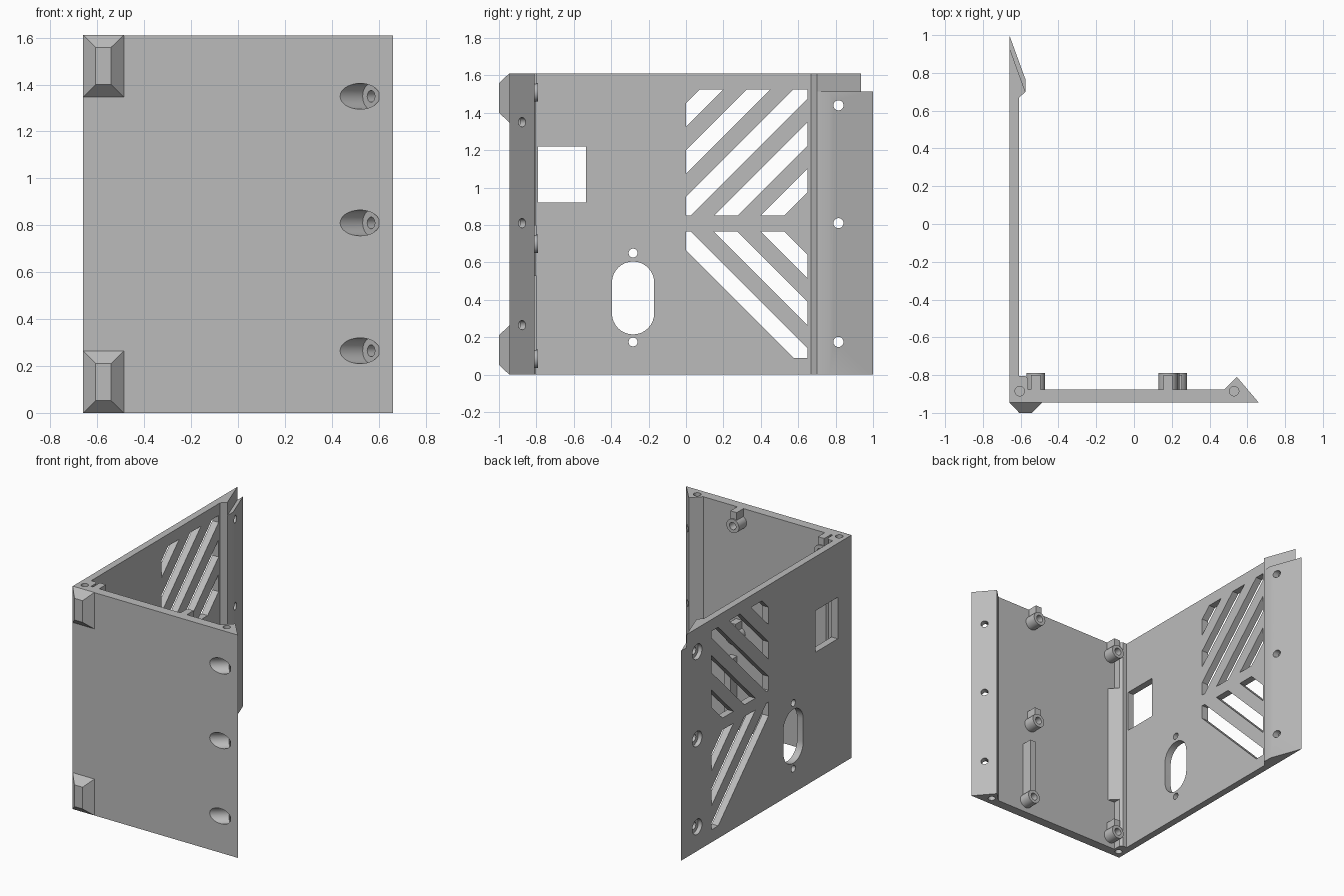
import bpy, bmesh, math
from mathutils import Vector

H = 1.61
cube = bpy.data.objects.get("Cube")
if cube:
    bpy.data.objects.remove(cube)

grey = bpy.data.materials.new("plain_grey")
grey.use_nodes = True
COLOUR = (0.5, 0.5, 0.5, 1)
grey.diffuse_color = COLOUR
grey.node_tree.nodes["Principled BSDF"].inputs["Base Color"].default_value = COLOUR


def finish(bm, name):
    bmesh.ops.recalc_face_normals(bm, faces=bm.faces)
    mesh = bpy.data.meshes.new(name)
    bm.to_mesh(mesh)
    bm.free()
    mesh.materials.append(grey)
    ob = bpy.data.objects.new(name, mesh)
    bpy.context.collection.objects.link(ob)
    return ob


def extrude(bm, faces, vec):
    geo = bmesh.ops.extrude_face_region(bm, geom=faces)["geom"]
    bmesh.ops.translate(bm, vec=vec, verts=[g for g in geo if isinstance(g, bmesh.types.BMVert)])


def prism(name, points, vec):
    bm = bmesh.new()
    face = bm.faces.new([bm.verts.new(p) for p in points])
    extrude(bm, [face], vec)
    return finish(bm, name)


def box(name, lo, hi):
    pts = [(lo[0], lo[1]), (hi[0], lo[1]), (hi[0], hi[1]), (lo[0], hi[1])]
    return prism(name, [(x, y, lo[2]) for x, y in pts], (0, 0, hi[2] - lo[2]))


def rod(name, start, end, r, sides=32):
    a, b = Vector(start), Vector(end)
    bm = bmesh.new()
    bmesh.ops.create_cone(bm, cap_ends=True, segments=sides, radius1=r, radius2=r, depth=(b - a).length)
    bmesh.ops.rotate(bm, verts=bm.verts, matrix=(b - a).to_track_quat('Z', 'Y').to_matrix())
    bmesh.ops.translate(bm, verts=bm.verts, vec=(a + b) / 2)
    return finish(bm, name)


def activate(ob):
    bpy.ops.object.select_all(action='DESELECT')
    ob.select_set(True)
    bpy.context.view_layer.objects.active = ob


def cut(ob, cutters, operation='DIFFERENCE'):
    for c in cutters:
        activate(ob)
        mod = ob.modifiers.new("cut", 'BOOLEAN')
        mod.operation, mod.solver, mod.object = operation, 'EXACT', c
        bpy.ops.object.modifier_apply(modifier=mod.name)
        bpy.data.objects.remove(c)


def smooth(ob):
    activate(ob)
    bpy.ops.object.shade_smooth_by_angle(angle=math.radians(30))


# L-shaped shell: front panel with slanted lip, corner post, side panel with tapered flange
outline = [(-.66, -.945), (.66, -.945), (.545, -.81), (.476, -.877), (-.505, -.877),
           (-.575, -.805), (-.61, -.805), (-.61, .667), (-.575, .70), (-.575, .767), (-.66, 1)]
shell = prism("case_shell", [(x, y, 0) for x, y in outline], (0, 0, H))
cutters = []

# Step at the top of the flange
step = [(-.66, .935), (-.54, .603), (-.5, .603), (-.5, 1.1), (-.7, 1.1), (-.7, 1.046)]
cutters.append(prism("step_cutter", [(x, y, 1.515) for x, y in step], (0, 0, .2)))

# Pockets in the corner post
for z0, z1 in ((-.1, .37), (1.25, 1.7)):
    cutters.append(box("pocket_cutter", (-.56, -.877, z0), (-.4, -.7, z1)))

# Ventilation grille: a rectangle split along diagonals, alternate strips kept
LOW, HIGH = .85, 1.525
for flip in (False, True):
    bm = bmesh.new()
    bm.faces.new([bm.verts.new((-.7, y, z)) for y, z in ((0, LOW), (.65, LOW), (.65, HIGH), (0, HIGH))])
    for i in range(10):
        bmesh.ops.bisect_plane(bm, geom=bm.verts[:] + bm.edges[:] + bm.faces[:],
                               plane_co=(-.7, 0, 1.45 - .125 * i), plane_no=(0, -1, 1))
    bars = []
    for f in bm.faces:
        c = f.calc_center_median()
        strip = math.floor((1.45 - (c.z - c.y)) / .125)
        if strip % 2 or strip < 0 or strip > 9:
            bars.append(f)
    bmesh.ops.delete(bm, geom=bars, context='FACES')
    extrude(bm, bm.faces[:], (.12, 0, 0))
    if flip:
        for v in bm.verts:
            v.co.z = LOW + .765 - v.co.z
    cutters.append(finish(bm, "grille_cutter"))

# Square window, rounded socket opening and its screw holes
cutters.append(box("window_cutter", (-.7, -.79, .92), (-.58, -.535, 1.22)))
R = .113
slot = []
for i in range(34):
    a = math.pi * (i if i < 17 else i - 1) / 16
    slot.append((-.7, -.283 + R * math.cos(a), (.492 if i < 17 else .328) + R * math.sin(a)))
cutters.append(prism("socket_cutter", slot, (.12, 0, 0)))
for z in (.175, .65):
    cutters.append(rod("screw_cutter", (-.7, -.283, z), (-.5, -.283, z), .024))

# Counterbored holes through the flange
for z in (.175, .81, 1.44):
    cutters.append(rod("flange_hole", (-.7, .815, z), (-.5, .815, z), .027))
    cutters.append(rod("flange_bore", (-.7, .815, z), (-.63, .815, z), .055))

# Counterbored holes square to the slanted lip
axis = Vector((.135, .115, 0)).normalized()
for z in (.265, .81, 1.35):
    mid = Vector((.6, -.877, z))
    cutters.append(rod("lip_hole", mid - axis * .2, mid + axis * .1, .025))
    cutters.append(rod("lip_bore", mid - axis * .25, mid - axis * .043, .055))

# Blind screw holes in the top and bottom edges
for x in (-.605, .53):
    for z in (0, H):
        cutters.append(rod("edge_hole", (x, -.885, z - .12), (x, -.885, z + .12), .025))

cut(shell, cutters)
smooth(shell)

# Tapered feet on the front
for name, z0 in (("lower_foot", 0), ("upper_foot", 1.348)):
    foot = box(name, (-.66, -1, z0), (-.487, -.945, z0 + .263))
    for v in foot.data.vertices:
        if v.co.y < -.97:
            v.co.x += .053 if v.co.x < -.6 else -.055
            v.co.z += .053 if v.co.z < z0 + .1 else -.053

# Hollow standoffs inside, each with a guide rib above or below
for name, x, z, rib in (("upper_standoff", .18, 1.51, .1), ("middle_standoff", .19, .70, .1),
                        ("lower_standoff", .23, .085, .445), ("corner_upper_standoff", -.52, 1.51, .1),
                        ("corner_lower_standoff", -.52, .085, .1)):
    post = rod(name, (x, -.88, z), (x, -.79, z), .05, 24)
    cut(post, [box("rib", (x - .025, -.88, z), (x + .025, -.80, min(z + rib, H)))], 'UNION')
    cut(post, [rod("bore", (x, -.87, z), (x, -.7, z), .026, 24)])
    smooth(post)
